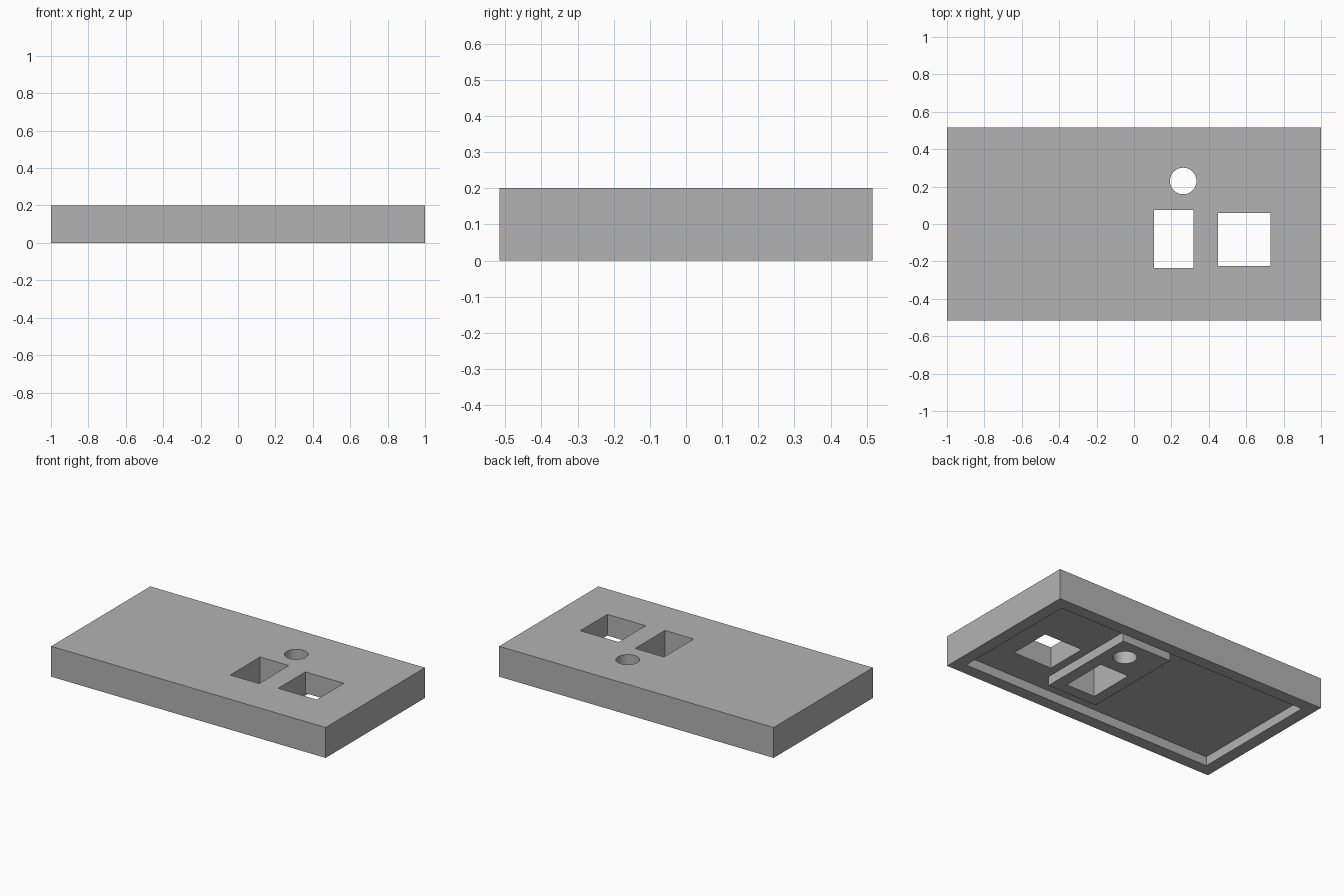
import bpy
from mathutils import Vector

default = bpy.data.objects.get("Cube")
if default:
    bpy.data.objects.remove(default, do_unlink=True)

HX, HY, HEIGHT = 1.0, 0.516, 0.2
LIP, RECESS = 0.08, 0.06

grey = bpy.data.materials.new("plain_grey")
grey.use_nodes = True
colour = (0.45, 0.45, 0.45, 1)
grey.diffuse_color = colour
grey.node_tree.nodes["Principled BSDF"].inputs["Base Color"].default_value = colour


def box(name, x0, x1, y0, y1, z0, z1):
    lo, hi = Vector((x0, y0, z0)), Vector((x1, y1, z1))
    bpy.ops.mesh.primitive_cube_add(size=1, location=(lo + hi) / 2)
    ob = bpy.context.object
    ob.name = name
    ob.scale = hi - lo
    bpy.ops.object.transform_apply(location=True, rotation=False, scale=True)
    ob.data.materials.append(grey)
    return ob


def combine(target, tool, operation):
    tool.hide_render = True
    mod = target.modifiers.new(tool.name, "BOOLEAN")
    mod.operation, mod.object, mod.solver = operation, tool, "EXACT"
    bpy.context.view_layer.objects.active = target
    bpy.ops.object.modifier_apply(modifier=mod.name)
    bpy.data.objects.remove(tool, do_unlink=True)


# Solid plate, hollowed from below with a rim left around the edge
plate = box("cover_plate", -HX, HX, -HY, HY, 0, HEIGHT)
recess = box("underside_recess", LIP - HX, HX - LIP, LIP - HY, HY - LIP, -0.1, RECESS)
combine(plate, recess, "DIFFERENCE")

# Raised pad under the narrow opening and the round hole
pad = box("underside_pad", 0.035, 0.395, -0.31, 0.372, 0, 0.1)
combine(plate, pad, "UNION")

# Two rectangular openings through the full thickness
for name, x0, x1, y0, y1 in (("narrow_opening", 0.108, 0.318, -0.235, 0.075),
                             ("square_opening", 0.45, 0.73, -0.224, 0.058)):
    combine(plate, box(name, x0, x1, y0, y1, -0.1, 0.3), "DIFFERENCE")

# Round hole
bpy.ops.mesh.primitive_cylinder_add(vertices=48, radius=0.071, depth=0.6,
                                    location=(0.263, 0.23, 0.1))
hole = bpy.context.object
hole.name = "round_hole"
hole.data.materials.append(grey)
combine(plate, hole, "DIFFERENCE")

# Smooth hole wall, sharp edges elsewhere
bpy.ops.object.select_all(action="DESELECT")
plate.select_set(True)
bpy.context.view_layer.objects.active = plate
bpy.ops.object.shade_smooth_by_angle(angle=0.5)
